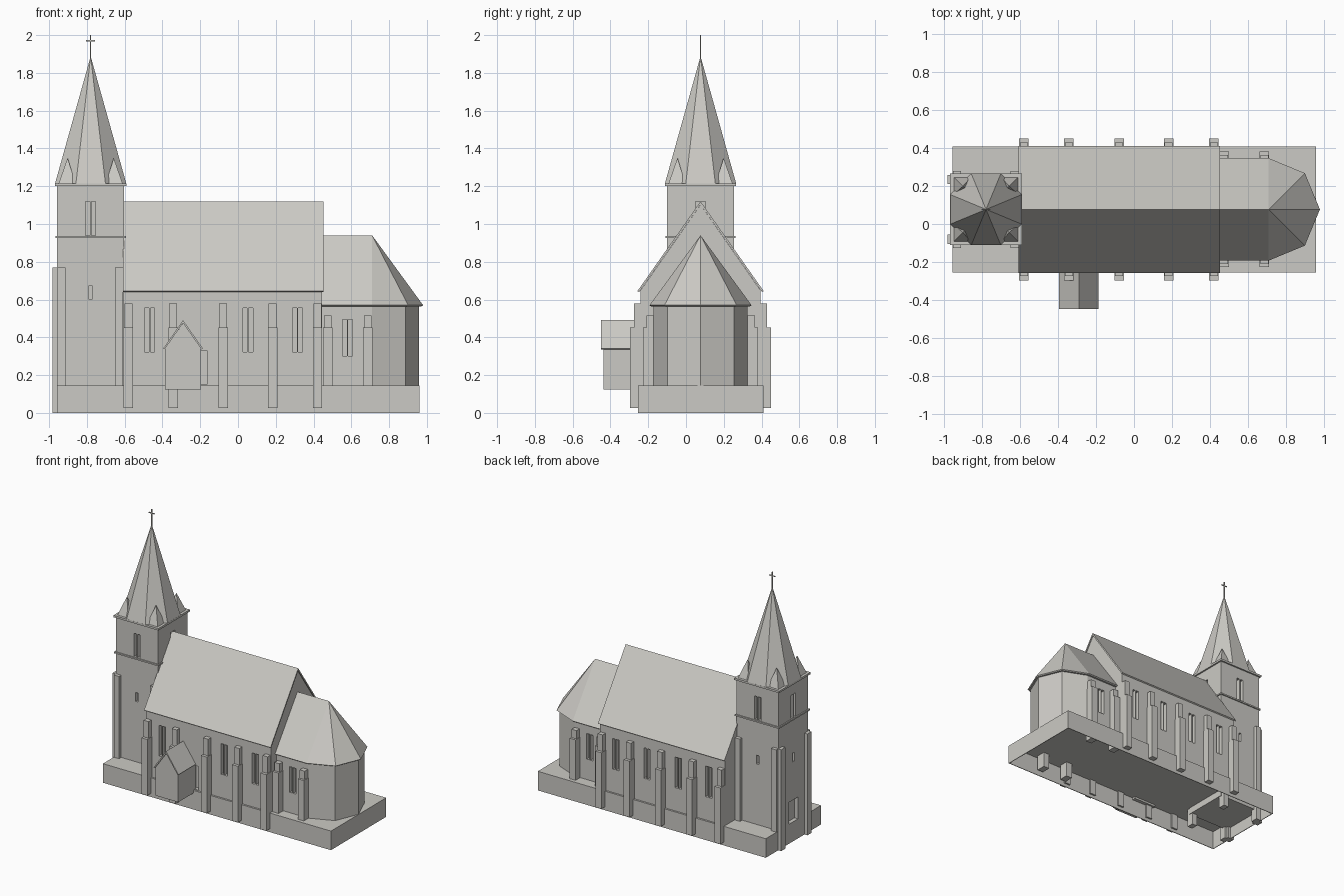
import bpy, bmesh, math
from mathutils import Vector

old = bpy.data.objects.get("Cube")
if old:
    bpy.data.objects.remove(old, do_unlink=True)

stone = bpy.data.materials.new("grey_stone")
stone.use_nodes = True
GREY = (0.6, 0.59, 0.555, 1)
stone.diffuse_color = GREY
stone.node_tree.nodes["Principled BSDF"].inputs["Base Color"].default_value = GREY

CY = 0.077      # church axis in y
TX = -0.78      # tower axis in x


def make(name, solids):
    """One object from a list of convex solids, each given by its corner points."""
    mesh = bpy.data.meshes.new(name)
    for points in solids:
        bm = bmesh.new()
        bm.from_mesh(mesh)
        new = [bm.verts.new(p) for p in points]
        bmesh.ops.convex_hull(bm, input=new)
        bmesh.ops.dissolve_limit(bm, angle_limit=0.005, verts=bm.verts, edges=bm.edges)
        bm.to_mesh(mesh)
        bm.free()
    mesh.materials.append(stone)
    ob = bpy.data.objects.new(name, mesh)
    bpy.context.collection.objects.link(ob)
    return ob


def box(x0, x1, y0, y1, z0, z1):
    """Corners of a box; y is measured from the church axis."""
    return [Vector((x, CY + y, z)) for x in (x0, x1) for y in (y0, y1) for z in (z0, z1)]


def pillar(r, z0, z1):
    return box(TX - r, TX + r, -r, r, z0, z1)


def cut(target, cutter):
    mod = target.modifiers.new("openings", 'BOOLEAN')
    mod.operation = 'DIFFERENCE'
    mod.solver = 'EXACT'
    mod.object = cutter
    cutter.hide_render = True
    cutter.hide_set(True)
    cutter.display_type = 'WIRE'


def lancet_pair(x, wall, side, z0, z1):
    """Two narrow recesses in a wall facing along y."""
    ya, yb = sorted((side * (wall - 0.03), side * (wall + 0.02)))
    return [box(x + s * 0.015 - 0.0115, x + s * 0.015 + 0.0115, ya, yb, z0, z1) for s in (-1, 1)]


def roof_slabs(half, eave, ridge, thick):
    """Cross-sections (across, z) of the two pitched slabs of a roof."""
    slope = math.atan2(ridge - eave, half)
    inner = (half - thick * math.sin(slope), eave - thick * math.cos(slope))
    profile = [(0, ridge), (half, eave), inner, (0, ridge - thick / math.cos(slope))]
    return [[(s * a, z) for a, z in profile] for s in (-1, 1)]


def quarter_turn(points, n):
    """Turn points about the tower axis."""
    out = []
    for p in points:
        x, y = p.x - TX, p.y - CY
        for _ in range(n):
            x, y = -y, x
        out.append(Vector((TX + x, CY + y, p.z)))
    return out


# Plinth, open underneath
plinth = make("plinth", [box(-0.957, 0.96, -0.332, 0.332, 0, 0.145)])
cut(plinth, make("plinth_hollow", [box(-0.952, 0.955, -0.327, 0.327, -0.1, 0.14)]))

# Nave with gables, windows and side doorway
nave = make("nave_walls", [box(-0.605, 0.446, -0.318, 0.318, 0.141, 0.648)
                           + [Vector((x, CY, 1.102)) for x in (-0.605, 0.446)]])
openings = [box(-0.262, -0.165, -0.35, -0.288, 0.15, 0.33)]
for side in (-1, 1):
    for x in (-0.468, -0.212, 0.052, 0.315):
        if side > 0 or x != -0.212:    # the porch bay has no front window
            openings += lancet_pair(x, 0.318, side, 0.322, 0.555)
cut(nave, make("nave_opening_cutter", openings))
make("nave_roof", [[Vector((x, CY + y, z)) for x in (-0.61, 0.453) for y, z in profile]
                   for profile in roof_slabs(0.334, 0.645, 1.12, 0.01)])


# Choir and apse share a half-octagon end
def apse_ring(x0, r, z):
    ring = [(x0, -r), (x0, r)]
    for i in range(5):
        a = math.radians(-90 + 45 * i)
        ring.append((0.71 + r * math.cos(a), r * math.sin(a)))
    return [Vector((x, CY + y, z)) for x, y in ring]


choir = make("choir_walls", [apse_ring(0.43, 0.249, 0.141) + apse_ring(0.43, 0.249, 0.566)])
cut(choir, make("choir_window_cutter", lancet_pair(0.58, 0.249, -1, 0.3, 0.495)
                + lancet_pair(0.58, 0.249, 1, 0.3, 0.495)))
make("choir_roof", [apse_ring(0.44, 0.262, 0.564) + apse_ring(0.44, 0.27, 0.57)
                    + [Vector((x, CY, 0.94)) for x in (0.44, 0.71)]])


# Stepped buttresses
def buttresses(name, xs, inner, outer, step, top):
    solids = []
    for x in xs:
        for s in (-1, 1):
            for w, y, z0, z1 in ((0.025, outer, 0.025, 0.452), (0.021, outer - step, 0.452, top)):
                ya, yb = sorted((s * inner, s * y))
                solids.append(box(x - w, x + w, ya, yb, z0, z1))
    make(name, solids)


buttresses("nave_buttresses", (-0.58, -0.343, -0.079, 0.183, 0.421), 0.314, 0.374, 0.022, 0.578)
buttresses("choir_buttresses", (0.475, 0.687), 0.235, 0.304, 0.017, 0.515)

# Porch
PX = -0.291
make("porch_walls", [box(PX - 0.095, PX + 0.095, -0.515, -0.3, 0.125, 0.34)
                     + [Vector((PX, CY + y, 0.475)) for y in (-0.515, -0.3)]])
make("porch_roof", [[Vector((PX + x, CY + y, z)) for y in (-0.526, -0.3) for x, z in profile]
                    for profile in roof_slabs(0.105, 0.341, 0.491, 0.009)])

# Tower with belfry lancets, slit windows and west door
R = 0.177
tower = make("tower", [pillar(R, 0.09, 1.2)])
openings = [box(-1.0, -0.927, -0.055, 0.055, 0.148, 0.315)]
for n in range(4):
    for pts in lancet_pair(TX, R, -1, 0.94, 1.118):
        openings.append(quarter_turn(pts, n))
    if n != 1:
        slit = box(TX - 0.011, TX + 0.011, -R - 0.02, -R + 0.03, 0.604, 0.671)
        openings.append(quarter_turn(slit, n))
cut(tower, make("tower_opening_cutter", openings))
make("tower_string_course", [pillar(0.186, 0.926, 0.937)])
make("tower_cornice", [pillar(0.189, 1.2, 1.215)])

# Tower buttresses
solids = []
for s in (-1, 1):
    ya, yb = sorted((s * 0.133, s * 0.182))
    solids.append(box(-0.982, -0.93, ya, yb, 0, 0.77))
    ya, yb = sorted((s * 0.15, s * 0.203))
    solids.append(box(-0.955, -0.912, ya, yb, 0, 0.77))
    solids.append(box(-0.65, -0.608, ya, yb, 0, 0.77))
make("tower_buttresses", solids)

# Octagonal spire with corner pinnacles and cross
radius = 0.189 / math.cos(math.pi / 8)
base = [Vector((TX + radius * math.cos(a), CY + radius * math.sin(a), 1.213))
        for a in (math.pi / 8 + i * math.pi / 4 for i in range(8))]
make("spire", [base + [Vector((TX, CY, 1.888))]])
pinnacles = []
for sx in (-1, 1):
    for sy in (-1, 1):
        cx, cy = TX + sx * 0.125, CY + sy * 0.125
        foot = [Vector((cx + a * 0.045, cy + b * 0.045, 1.213)) for a in (-1, 1) for b in (-1, 1)]
        pinnacles.append(foot + [Vector((TX + sx * 0.122, CY + sy * 0.122, 1.35))])
make("spire_pinnacles", pinnacles)
make("cross", [box(TX - 0.003, TX + 0.003, -0.003, 0.003, 1.87, 2.0),
               box(TX - 0.024, TX + 0.024, -0.003, 0.003, 1.967, 1.973)])
